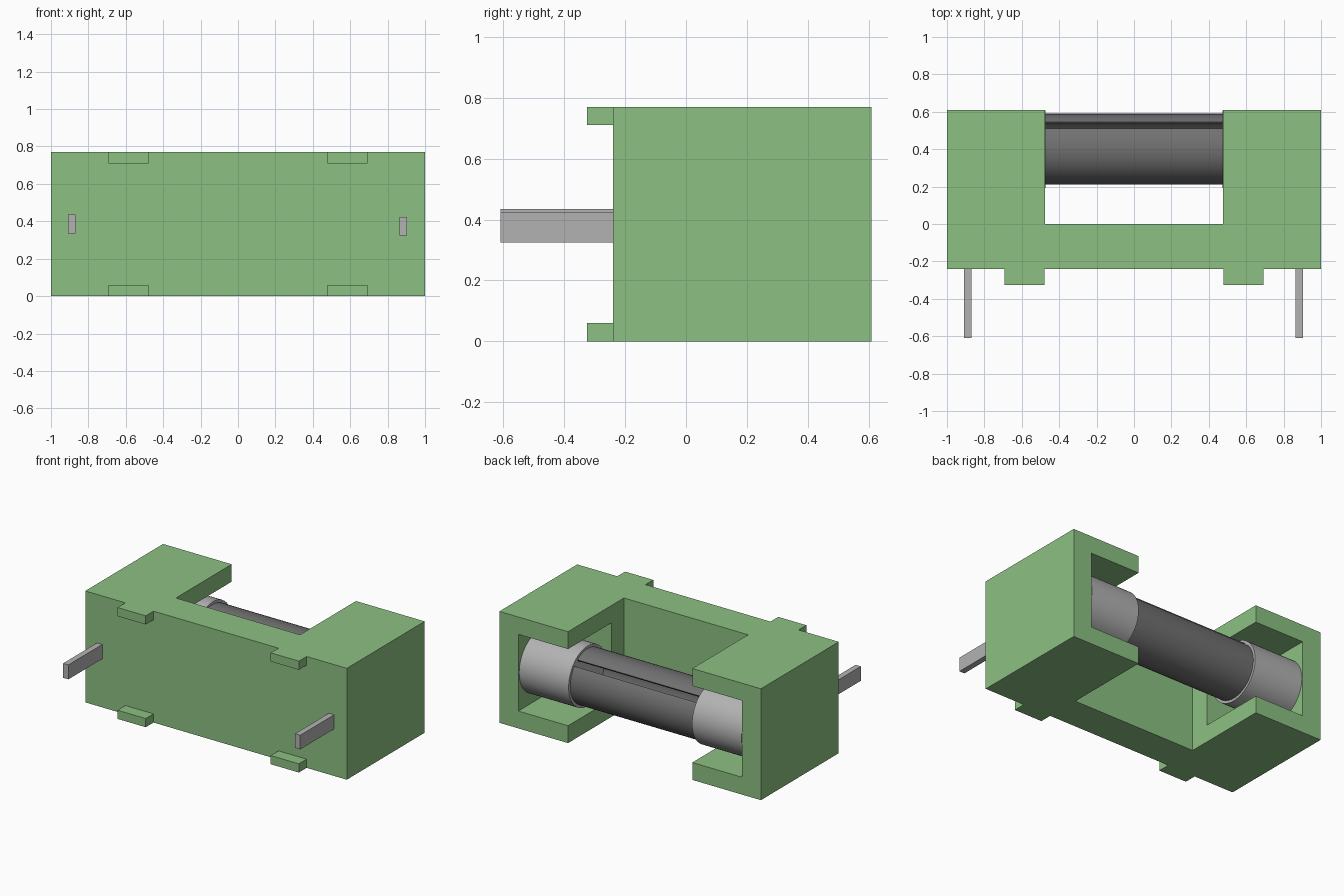
import bpy, bmesh, math
from mathutils import Vector

cube = bpy.data.objects.get("Cube")
if cube:
    bpy.data.objects.remove(cube, do_unlink=True)


def material(name, rgb):
    m = bpy.data.materials.new(name)
    m.use_nodes = True
    m.diffuse_color = (*rgb, 1)
    m.node_tree.nodes["Principled BSDF"].inputs["Base Color"].default_value = (*rgb, 1)
    return m


GREEN = material("green plastic", (0.262, 0.527, 0.223))
METAL = material("light grey metal", (0.45, 0.45, 0.45))
DARK = material("dark grey tube", (0.165, 0.165, 0.165))


def prism(name, outline, axis, lo, hi, mat, smooth=False):
    """Extrude a closed outline along x or z."""
    bm = bmesh.new()
    place = (lambda a, b: (lo, a, b)) if axis == "x" else (lambda a, b: (a, b, lo))
    step = Vector((hi - lo, 0, 0)) if axis == "x" else Vector((0, 0, hi - lo))
    face = bm.faces.new([bm.verts.new(place(a, b)) for a, b in outline])
    ext = bmesh.ops.extrude_face_region(bm, geom=[face], use_keep_orig=True)
    moved = [g for g in ext["geom"] if isinstance(g, bmesh.types.BMVert)]
    bmesh.ops.translate(bm, verts=moved, vec=step)
    bmesh.ops.recalc_face_normals(bm, faces=bm.faces)
    mesh = bpy.data.meshes.new(name)
    bm.to_mesh(mesh)
    bm.free()
    ob = bpy.data.objects.new(name, mesh)
    bpy.context.collection.objects.link(ob)
    mesh.materials.append(mat)
    bpy.ops.object.select_all(action="DESELECT")
    ob.select_set(True)
    bpy.context.view_layer.objects.active = ob
    if smooth:
        bpy.ops.object.shade_smooth_by_angle(angle=math.radians(30))
    return ob


def box(name, x, y, z, mat):
    x, y = sorted(x), sorted(y)
    outline = [(x[0], y[0]), (x[1], y[0]), (x[1], y[1]), (x[0], y[1])]
    return prism(name, outline, "z", z[0], z[1], mat)


def arc(radius, start, end, count):
    """Points round the fuse axis, angles in degrees from +y towards +z."""
    pts = []
    for i in range(count):
        a = math.radians(start + (end - start) * i / (count - 1))
        pts.append((FUSE_Y + radius * math.cos(a), FUSE_Z + radius * math.sin(a)))
    return pts


FRONT, BACK, HEIGHT = -0.24, 0.61, 0.77
FUSE_Y, FUSE_Z = 0.40, HEIGHT / 2
SIDES = (("left", 1), ("right", -1))

# Holder body: U-shaped block with a pocket cut into each arm
body = prism("holder_body",
             [(-1, FRONT), (1, FRONT), (1, BACK), (0.475, BACK),
              (0.475, 0), (-0.475, 0), (-0.475, BACK), (-1, BACK)],
             "z", 0, HEIGHT, GREEN)
for side, s in SIDES:
    cutter = box(side + "_pocket_cutter", (s * 0.4, s * 0.855), (0.137, 0.8), (0.12, 0.65), GREEN)
    cutter.hide_render = True
    bpy.context.view_layer.objects.active = body
    mod = body.modifiers.new("pocket", "BOOLEAN")
    mod.operation, mod.solver, mod.object = "DIFFERENCE", "EXACT", cutter
    bpy.ops.object.modifier_apply(modifier=mod.name)
    bpy.data.objects.remove(cutter, do_unlink=True)

# Stand-off tabs on the front, top and bottom of each side
for side, s in SIDES:
    for level, z in (("lower", (0, 0.06)), ("upper", (0.71, HEIGHT))):
        box(f"{side}_{level}_tab", (s * 0.478, s * 0.693), (-0.325, FRONT), z, GREEN)

# Contact pins
box("left_pin", (0.863, 0.903), (-0.61, FRONT), (0.325, 0.423), METAL)
box("right_pin", (-0.91, -0.87), (-0.61, FRONT), (0.335, 0.435), METAL)

# Fuse end caps
for side, s in SIDES:
    prism(side + "_fuse_cap", arc(0.208, 0, 352.5, 48), "x", s * 0.472, s * 0.85, METAL, True)

# Fuse tube: thin wall with a narrow slit along the upper back
wall = arc(0.19, 54, 400, 48) + arc(0.175, 400, 54, 48)
prism("fuse_tube", wall, "x", -0.475, 0.475, DARK, True)
